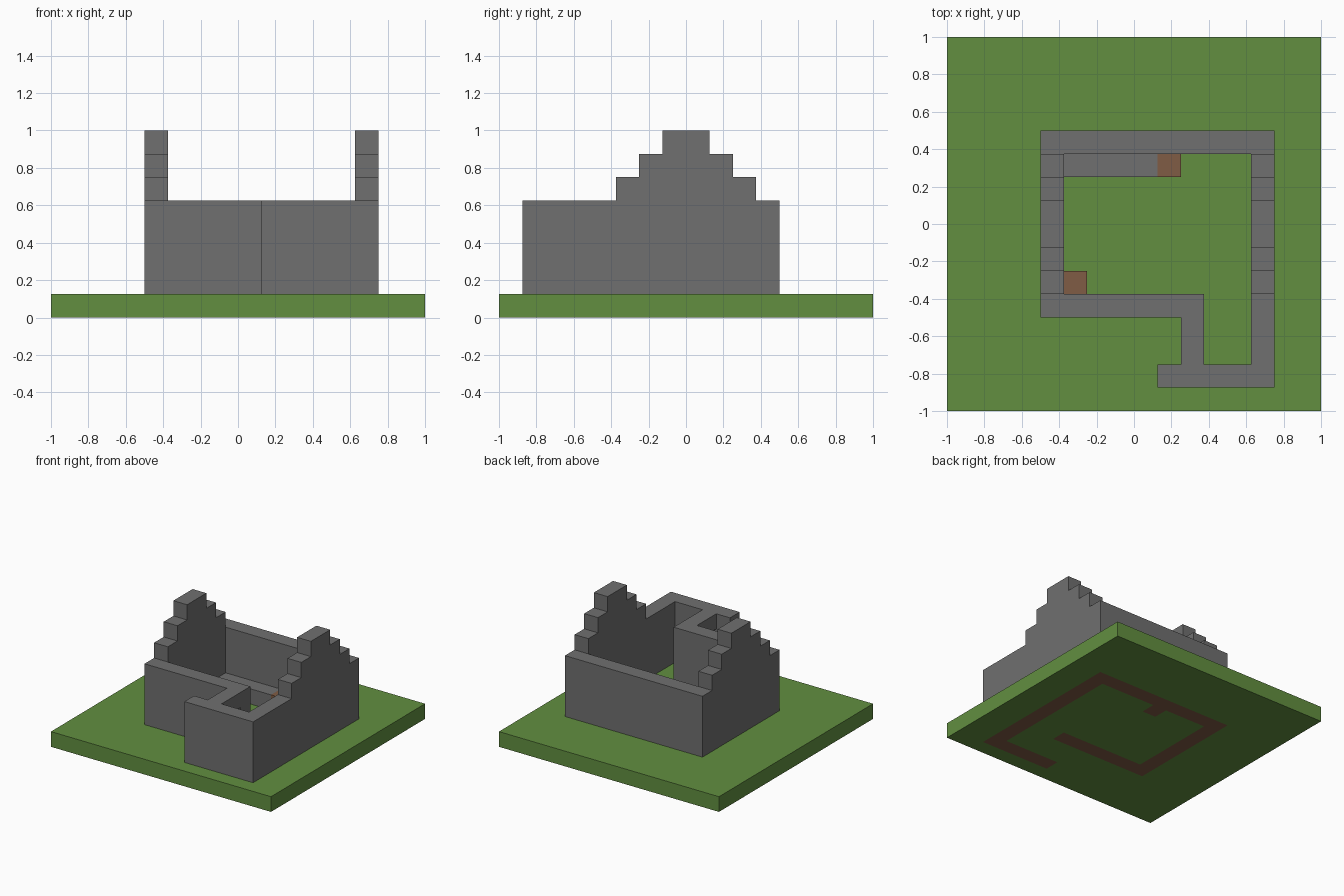
import bpy, bmesh, math
from mathutils import Vector

U = 0.125  # size of one building block

if "Cube" in bpy.data.objects:
    bpy.data.objects.remove(bpy.data.objects["Cube"], do_unlink=True)


def material(name, rgb):
    m = bpy.data.materials.new(name)
    m.use_nodes = True
    m.diffuse_color = (*rgb, 1)
    m.node_tree.nodes["Principled BSDF"].inputs["Base Color"].default_value = (*rgb, 1)
    return m


grass = material("grass_green", (0.122, 0.275, 0.051))
stone = material("stone_grey", (0.162, 0.162, 0.162))
earth = material("earth_brown", (0.216, 0.107, 0.058))


def cells(x0, x1, y0, y1, z0, z1):
    """All blocks inside a box, in block units."""
    return {(x, y, z) for x in range(x0, x1) for y in range(y0, y1) for z in range(z0, z1)}


def build(name, blocks, mats):
    """Join blocks (cell -> material index) into one clean outer shell."""
    bm = bmesh.new()
    for cell in blocks:
        centre = Vector(cell) + Vector((0.5, 0.5, 0.5))
        for axis in range(3):
            for sign in (-1, 1):
                n = Vector((0, 0, 0))
                n[axis] = sign
                if tuple(int(c) for c in Vector(cell) + n) in blocks:
                    continue
                a, b = Vector((0, 0, 0)), Vector((0, 0, 0))
                a[(axis + 1) % 3] = 0.5
                b[(axis + 2) % 3] = 0.5 * sign
                mid = centre + n * 0.5
                corners = (mid - a - b, mid + a - b, mid + a + b, mid - a + b)
                face = bm.faces.new([bm.verts.new(c * U) for c in corners])
                face.material_index = blocks[cell]
    bmesh.ops.remove_doubles(bm, verts=bm.verts, dist=0.001)
    bmesh.ops.dissolve_limit(bm, angle_limit=math.radians(1), verts=bm.verts,
                             edges=bm.edges, delimit={'MATERIAL'})
    mesh = bpy.data.meshes.new(name)
    bm.to_mesh(mesh)
    bm.free()
    for m in mats:
        mesh.materials.append(m)
    obj = bpy.data.objects.new(name, mesh)
    bpy.context.collection.objects.link(obj)


# Wall footprints: x range, y range
runs = [
    (-4, 6, 3, 4),     # back wall
    (-4, -3, -4, 4),   # wall at the -x side
    (5, 6, -7, 4),     # wall at the +x side
    (-4, 3, -4, -3),   # front wall of the room
    (1, 6, -7, -6),    # front wall of the porch
]

# Walls with stepped gables and a doorway under a lintel
walls = set()
for r in runs:
    walls |= cells(*r, 1, 5)
for x in (-4, 5):
    for step in range(3):
        walls |= cells(x, x + 1, step - 3, 3 - step, 5 + step, 6 + step)
walls |= cells(2, 3, -6, -4, 4, 5)
build("stone_walls", {c: 0 for c in walls}, [stone])

# Low bench along the back wall, and wooden blocks
build("stone_bench", {c: 0 for c in cells(-3, 1, 2, 3, 1, 2)}, [stone])
build("bench_end_block", {c: 0 for c in cells(1, 2, 2, 3, 1, 2)}, [earth])
build("corner_block", {c: 0 for c in cells(-3, -2, -3, -2, 1, 2)}, [earth])

# Ground slab with earth foundations below the walls
ground = {c: 0 for c in cells(-8, 8, -8, 8, 0, 1)}
for r in runs + [(0, 1, 2, 3)]:
    for c in cells(*r, 0, 1):
        ground[c] = 1
build("ground_slab", ground, [grass, earth])
